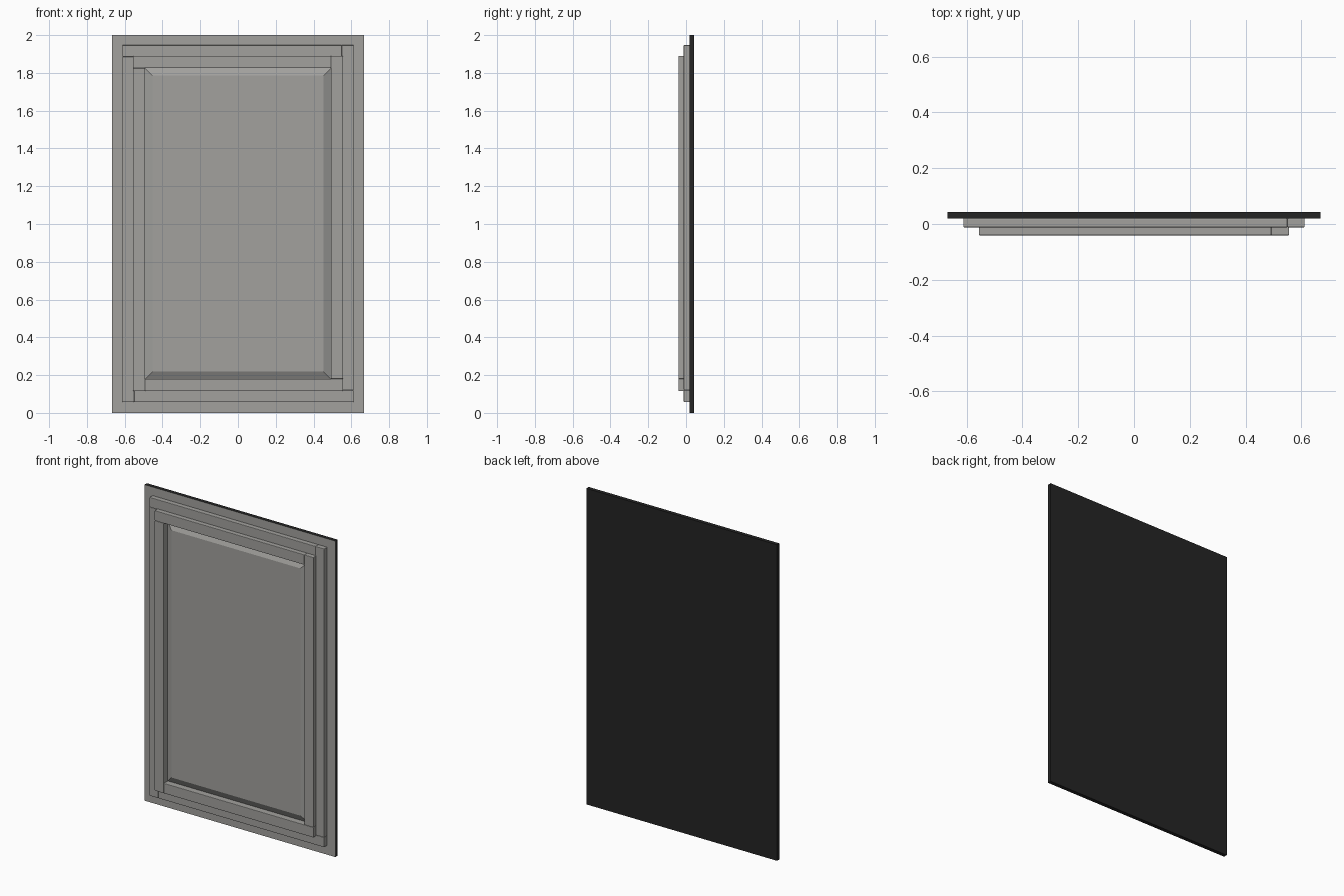
import bpy, bmesh

if "Cube" in bpy.data.objects:
    bpy.data.objects.remove(bpy.data.objects["Cube"])


def material(name, rgb):
    m = bpy.data.materials.new(name)
    m.diffuse_color = (*rgb, 1.0)
    m.use_nodes = True
    m.node_tree.nodes["Principled BSDF"].inputs["Base Color"].default_value = m.diffuse_color
    return m


grey = material("warm grey paint", (0.36, 0.355, 0.34))
dark = material("dark backing", (0.018, 0.018, 0.018))


def finish(bm, name, mats):
    mesh = bpy.data.meshes.new(name)
    bm.to_mesh(mesh)
    bm.free()
    for m in mats:
        mesh.materials.append(m)
    ob = bpy.data.objects.new(name, mesh)
    bpy.context.collection.objects.link(ob)
    return ob


def box(name, x, y, z, mats, bevel=0.0):
    """Box from min/max pairs; with two materials the front face takes the second."""
    bm = bmesh.new()
    bmesh.ops.create_cube(bm, size=1)
    for v in bm.verts:
        v.co = [r[0] + (c + 0.5) * (r[1] - r[0]) for c, r in zip(v.co, (x, y, z))]
    bm.normal_update()
    if len(mats) > 1:
        for f in bm.faces:
            f.material_index = int(f.normal.y < -0.5)
    ob = finish(bm, name, mats)
    if bevel:
        mod = ob.modifiers.new("soft edge", 'BEVEL')
        mod.width = bevel
        mod.segments = 2
    return ob


def pinwheel_frame(name, hw, z0, z1, w, y, mats, bevel=0.0):
    """Four strips, each butting against the next around the frame."""
    box(name + "_top", (-hw, hw - w), y, (z1 - w, z1), mats, bevel)
    box(name + "_right", (hw - w, hw), y, (z0 + w, z1), mats, bevel)
    box(name + "_bottom", (-hw + w, hw), y, (z0, z0 + w), mats, bevel)
    box(name + "_left", (-hw, -hw + w), y, (z0, z1 - w), mats, bevel)


# dark backing board, with outer strips painted on the front only
box("backing_board", (-0.668, 0.668), (0.03, 0.043), (0, 2), [dark])
pinwheel_frame("outer_frame", 0.668, 0.0, 2.0, 0.064, (0.019, 0.03), [dark, grey])

# stepped mouldings
pinwheel_frame("middle_frame", 0.612, 0.058, 1.947, 0.062, (-0.012, 0.02), [grey], 0.003)
pinwheel_frame("inner_frame", 0.556, 0.116, 1.889, 0.064, (-0.041, 0.02), [grey], 0.003)

# raised centre panel: front face inset to make the sloped border
bm = bmesh.new()
bmesh.ops.create_cube(bm, size=1)
for v in bm.verts:
    v.co = (v.co.x * 0.988, 0.013 + v.co.y * 0.026, 1.0025 + v.co.z * 1.65)
bm.normal_update()
front = [f for f in bm.faces if f.normal.y < -0.5]
bmesh.ops.inset_region(bm, faces=front, thickness=0.06)
for v in front[0].verts:
    v.co.y = -0.022
finish(bm, "raised_panel", [grey])
